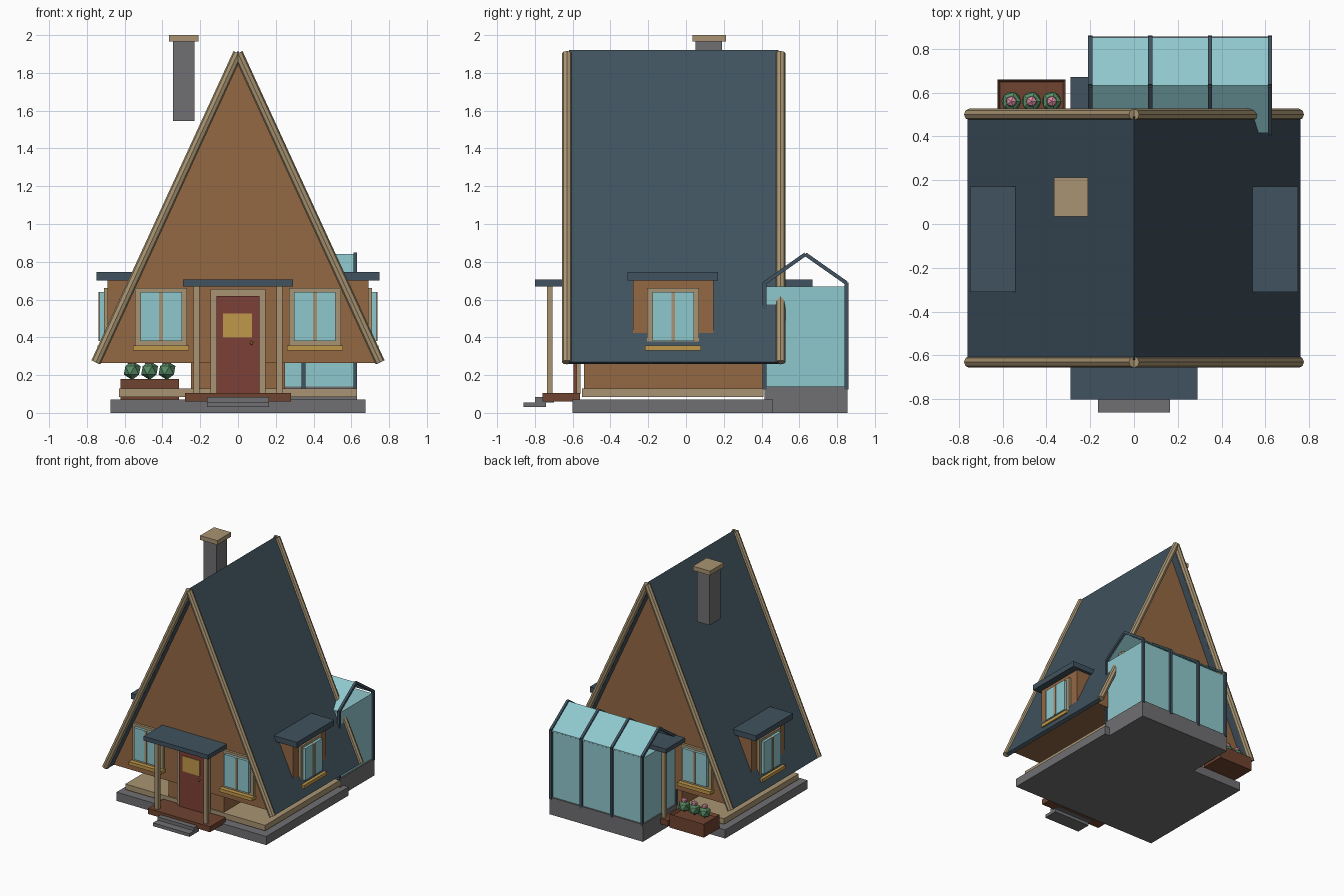
import bpy, bmesh, math
from mathutils import Matrix, Vector

if "Cube" in bpy.data.objects:
    bpy.data.objects.remove(bpy.data.objects["Cube"])


def material(name, rgb):
    m = bpy.data.materials.new(name)
    lin = [(c / 255 / 12.92) if c < 10 else ((c / 255 + 0.055) / 1.055) ** 2.4 for c in rgb]
    m.diffuse_color = (*lin, 1)
    m.use_nodes = True
    m.node_tree.nodes["Principled BSDF"].inputs["Base Color"].default_value = m.diffuse_color
    return m


WALL = material("wall brown", (148, 104, 68))
ROOF = material("slate navy", (64, 82, 94))
TAN = material("pale timber", (168, 148, 114))
STONE = material("stone grey", (112, 112, 115))
GLASS = material("glass aqua", (143, 200, 205))
DOOR = material("door red", (124, 64, 54))
GOLD = material("brass yellow", (192, 152, 74))
WOOD = material("dark wood", (112, 68, 48))
GREEN = material("leaf green", (88, 140, 100))
PINK = material("petal pink", (212, 140, 160))

I = Matrix.Identity(4)
MID = -0.065                                   # centre line of the house in y


def finish(name, bm, mat, xf=I):
    bm.transform(xf)
    bmesh.ops.recalc_face_normals(bm, faces=bm.faces)
    me = bpy.data.meshes.new(name)
    bm.to_mesh(me)
    bm.free()
    me.materials.append(mat)
    ob = bpy.data.objects.new(name, me)
    bpy.context.collection.objects.link(ob)
    return ob


def box(name, mat, x0, x1, y0, y1, z0, z1, xf=I):
    bm = bmesh.new()
    m = Matrix.Translation(((x0 + x1) / 2, (y0 + y1) / 2, (z0 + z1) / 2))
    bmesh.ops.create_cube(bm, size=1, matrix=m @ Matrix.Diagonal((x1 - x0, y1 - y0, z1 - z0, 1)))
    return finish(name, bm, mat, xf)


def prism(name, mat, pts, y0, y1):
    """Extrude an x-z profile along y."""
    bm = bmesh.new()
    f = bm.faces.new([bm.verts.new((x, y0, z)) for x, z in pts])
    r = bmesh.ops.extrude_face_region(bm, geom=[f])
    bmesh.ops.translate(bm, vec=(0, y1 - y0, 0),
                        verts=[v for v in r["geom"] if isinstance(v, bmesh.types.BMVert)])
    return finish(name, bm, mat)


def beam(name, mat, a, b, r, sides):
    """Round or square bar between two points."""
    a, b = Vector(a), Vector(b)
    d = b - a
    bm = bmesh.new()
    m = Matrix.Translation((a + b) / 2) @ d.to_track_quat('Z', 'Y').to_matrix().to_4x4()
    if sides == 4:
        m = m @ Matrix.Rotation(math.pi / 4, 4, 'Z')
        r *= math.sqrt(2)
    bmesh.ops.create_cone(bm, cap_ends=True, segments=sides, radius1=r, radius2=r,
                          depth=d.length, matrix=m)
    return finish(name, bm, mat)


def ball(name, mat, p, r, sub, squash=1):
    bm = bmesh.new()
    bmesh.ops.create_icosphere(bm, subdivisions=sub, radius=r)
    return finish(name, bm, mat, Matrix.Translation(p) @ Matrix.Diagonal((1, 1, squash, 1)))


def window(name, xf):
    """Two pane window facing -y, its back on y = 0."""
    box(name + "_frame", TAN, -0.138, 0.138, -0.02, 0.005, 0.345, 0.66, xf)
    for s, u in (("left", -0.06), ("right", 0.06)):
        box(f"{name}_pane_{s}", GLASS, u - 0.05, u + 0.05, -0.042, -0.015, 0.38, 0.64, xf)
    box(name + "_mullion", TAN, -0.01, 0.01, -0.048, -0.015, 0.38, 0.64, xf)
    box(name + "_sill", GOLD, -0.148, 0.148, -0.055, 0.005, 0.33, 0.357, xf)


# Stone base, deck and core of the house
box("stone_base", STONE, -0.675, 0.675, -0.60, 0.46, 0, 0.07)
box("deck", TAN, -0.63, 0.63, -0.55, 0.41, 0.085, 0.13)
box("house_core", WALL, -0.25, 0.25, -0.54, 0.41, 0.10, 0.67)
prism("gable_body", WALL, [(-0.728, 0.265), (0.728, 0.265), (0, 1.85)], -0.56, 0.43)

# Steep roof panels and rounded edge boards
for s, side in ((-1, "left"), (1, "right")):
    prism("roof_" + side, ROOF,
          [(0, 1.92), (s * 0.76, 0.27), (s * 0.733, 0.258), (0, 1.848)], -0.62, 0.49)
    for y, end in ((-0.63, "front"), (0.50, "back")):
        beam(f"edge_board_{end}_{side}", TAN, (0, y, 1.905), (s * 0.752, y, 0.268), 0.026, 8)

# Entrances: the back repeats the front, turned about the house centre
turn = Matrix.Translation((0, 2 * MID, 0)) @ Matrix.Rotation(math.pi, 4, 'Z')
for end, xf in (("front", I), ("back", turn)):
    box(f"canopy_{end}", ROOF, -0.29, 0.29, -0.80, -0.55, 0.67, 0.705, xf)
    box(f"porch_{end}", WOOD, -0.28, 0.28, -0.76, -0.56, 0.06, 0.105, xf)
    for x in (-0.22, 0.22):
        box(f"porch_post_{end}", TAN, x - 0.015, x + 0.015, -0.737, -0.707, 0.105, 0.67, xf)
    box(f"door_frame_{end}", TAN, -0.145, 0.145, -0.58, -0.558, 0.10, 0.655, xf)
    box(f"door_{end}", DOOR, -0.115, 0.115, -0.595, -0.57, 0.105, 0.62, xf)
    box(f"door_window_{end}", GOLD, -0.08, 0.075, -0.60, -0.594, 0.40, 0.525, xf)
    ball(f"door_knob_{end}", GOLD, xf @ Vector((0.072, -0.605, 0.37)), 0.011, 1)
    for x in (-0.407, 0.407):
        window(f"window_{end}", xf @ Matrix.Translation((x, -0.56, 0)))
box("lower_step", STONE, -0.165, 0.165, -0.86, -0.74, 0.03, 0.056)
box("upper_step", STONE, -0.165, 0.165, -0.80, -0.70, 0.056, 0.083)

# Dormers on both slopes
for s, side in ((-1, "left"), (1, "right")):
    a, b = sorted((s * 0.50, s * 0.69))
    box(f"dormer_{side}", WALL, a, b, -0.28, 0.145, 0.41, 0.70)
    a, b = sorted((s * 0.535, s * 0.748))
    box(f"dormer_roof_{side}", ROOF, a, b, -0.31, 0.17, 0.70, 0.745)
    window(f"dormer_window_{side}",
           Matrix.Translation((s * 0.69, -0.068, 0)) @ Matrix.Rotation(s * math.pi / 2, 4, 'Z'))

# Chimney
box("chimney", STONE, -0.345, -0.23, 0.05, 0.19, 1.545, 1.965)
box("chimney_cap", TAN, -0.365, -0.21, 0.035, 0.213, 1.965, 2.0)

# Greenhouse: base, glass box, sloped panes and ribs
box("greenhouse_base", STONE, -0.21, 0.63, 0.415, 0.855, 0, 0.14)
box("greenhouse_glass", GLASS, -0.20, 0.62, 0.42, 0.842, 0.14, 0.67)
for ye, end in ((0.415, "front"), (0.85, "back")):
    bm = bmesh.new()
    ends = [(ye, 0.685), (0.632, 0.84), (0.632, 0.83), (ye, 0.675)]
    f = bm.faces.new([bm.verts.new((-0.20, y, z)) for y, z in ends])
    r = bmesh.ops.extrude_face_region(bm, geom=[f])
    bmesh.ops.translate(bm, vec=(0.82, 0, 0),
                        verts=[v for v in r["geom"] if isinstance(v, bmesh.types.BMVert)])
    finish("greenhouse_roof_" + end, bm, GLASS)
    for i in range(4):
        x = -0.20 + i * 0.2735
        beam(f"greenhouse_post_{end}", ROOF, (x, ye, 0.125), (x, ye, 0.69), 0.01, 4)
        beam(f"greenhouse_rafter_{end}", ROOF, (x, ye, 0.687), (x, 0.632, 0.84), 0.01, 4)

# Planter with a sunken soil bed and three flowering bushes
bm = bmesh.new()
bmesh.ops.create_cube(bm, size=1, matrix=Matrix.Translation((-0.468, 0.56, 0.125))
                      @ Matrix.Diagonal((0.31, 0.20, 0.11, 1)))
bm.normal_update()
top = max(bm.faces, key=lambda f: f.calc_center_median().z)
bmesh.ops.inset_region(bm, faces=[top], thickness=0.016)
bmesh.ops.translate(bm, verts=top.verts, vec=(0, 0, -0.02))
finish("planter", bm, WOOD)
for x in (-0.56, -0.468, -0.376):
    ball("bush", GREEN, (x, 0.56, 0.225), 0.05, 1)
    ball("blossom", PINK, (x, 0.56, 0.27), 0.027, 1, 0.8)
